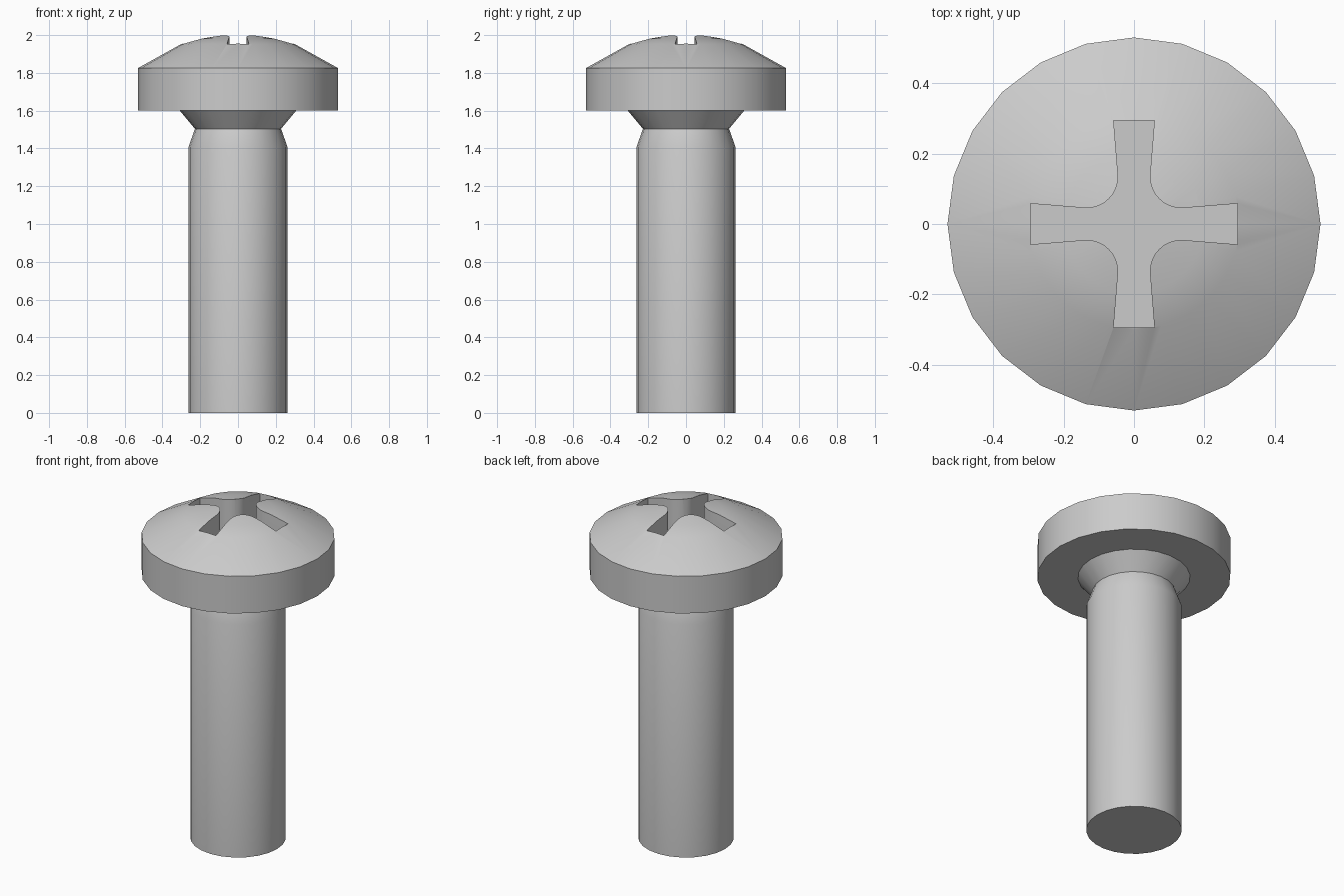
import bpy, bmesh, math

if "Cube" in bpy.data.objects:
    bpy.data.objects.remove(bpy.data.objects["Cube"])

SIDES = 24
steel = bpy.data.materials.new("steel grey")
steel.diffuse_color = (0.6, 0.6, 0.6, 1)
steel.use_nodes = True
steel.node_tree.nodes["Principled BSDF"].inputs["Base Color"].default_value = steel.diffuse_color


def make_object(name, bm):
    bmesh.ops.recalc_face_normals(bm, faces=bm.faces[:])
    mesh = bpy.data.meshes.new(name)
    bm.to_mesh(mesh)
    bm.free()
    mesh.materials.append(steel)
    obj = bpy.data.objects.new(name, mesh)
    bpy.context.collection.objects.link(obj)
    return obj


def lathe(name, profile):
    """Spin (radius, height) points around z; ends on the axis are welded shut."""
    bm = bmesh.new()
    verts = [bm.verts.new((r, 0, z)) for r, z in profile]
    edges = [bm.edges.new(pair) for pair in zip(verts, verts[1:])]
    bmesh.ops.spin(bm, geom=verts + edges, axis=(0, 0, 1), cent=(0, 0, 0),
                   angle=math.tau, steps=SIDES)
    bmesh.ops.remove_doubles(bm, verts=bm.verts[:], dist=1e-4)
    return make_object(name, bm)


def smooth(obj):
    bpy.ops.object.select_all(action='DESELECT')
    obj.select_set(True)
    bpy.context.view_layer.objects.active = obj
    bpy.ops.object.shade_smooth_by_angle(angle=math.radians(22))


# Domed head with a straight rim
head = lathe("screw_head", [(0, 1.6), (0.53, 1.6), (0.53, 1.825), (0.30, 1.953),
                            (0.20, 1.981), (0.09, 2.0), (0, 2.0)])

# Shank with a pinched, flared neck
shank = lathe("screw_shank", [(0, 0), (0.262, 0), (0.262, 1.408),
                              (0.228, 1.504), (0.308, 1.6), (0, 1.6)])

# Cross recess cutter: flared arms joined by rounded inner corners
quarter = [(0.294, -0.058), (0.294, 0.058)]
for i in range(9):
    a = math.radians(270 - 90 * i / 8)
    quarter.append((0.135 + 0.09 * math.cos(a), 0.135 + 0.09 * math.sin(a)))
outline = []
for k in range(4):
    c, s = round(math.cos(k * math.pi / 2)), round(math.sin(k * math.pi / 2))
    outline += [(x * c - y * s, x * s + y * c) for x, y in quarter]
bm = bmesh.new()
base = bm.faces.new([bm.verts.new((x, y, 1.8)) for x, y in outline])
top = bmesh.ops.extrude_face_region(bm, geom=[base])["geom"]
bmesh.ops.translate(bm, vec=(0, 0, 0.4),
                    verts=[g for g in top if isinstance(g, bmesh.types.BMVert)])
cutter = make_object("recess_cutter", bm)
cutter.hide_render = True

# Cut the recess into the head
cut = head.modifiers.new("cross_recess", 'BOOLEAN')
cut.operation = 'DIFFERENCE'
cut.solver = 'EXACT'
cut.object = cutter
bpy.context.view_layer.objects.active = head
bpy.ops.object.modifier_apply(modifier=cut.name)
bpy.data.objects.remove(cutter)

for part in (head, shank):
    smooth(part)
